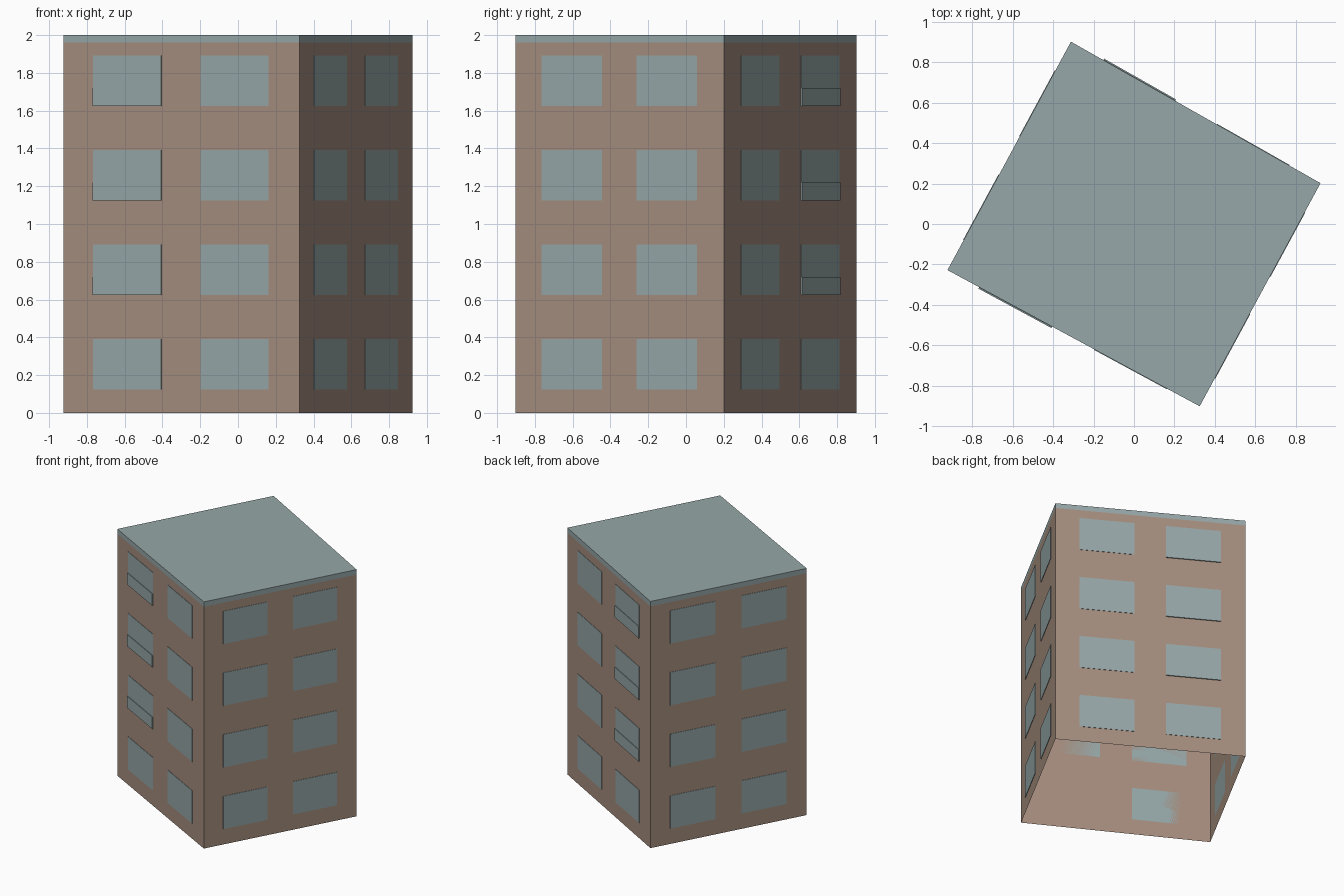
import bpy, bmesh
from mathutils import Vector

if "Cube" in bpy.data.objects:
    bpy.data.objects.remove(bpy.data.objects["Cube"], do_unlink=True)


def make_material(name, rgb):
    mat = bpy.data.materials.new(name)
    mat.use_nodes = True
    colour = (*rgb, 1.0)
    mat.diffuse_color = colour
    mat.node_tree.nodes["Principled BSDF"].inputs["Base Color"].default_value = colour
    return mat


TAN = make_material("tan wall", (0.38, 0.27, 0.21))
TEAL = make_material("grey teal", (0.305, 0.386, 0.392))

# Building footprint, counter-clockwise from the front-left corner
CORNERS = [Vector(c) for c in ((-0.923, -0.228, 0), (0.325, -0.902, 0),
                               (0.923, 0.202, 0), (-0.312, 0.902, 0))]
ROOF_Z = 1.96
FLOOR_HEIGHT = 0.5
COLUMNS = ((0.126, 0.415), (0.582, 0.87))
UP = Vector((0, 0, 1))


def add_prism(bm, ring, z0, z1, bottom=True, top=True):
    low = [bm.verts.new(p + UP * z0) for p in ring]
    high = [bm.verts.new(p + UP * z1) for p in ring]
    n = len(ring)
    for i in range(n):
        j = (i + 1) % n
        bm.faces.new((low[i], low[j], high[j], high[i]))
    if bottom:
        bm.faces.new(low[::-1])
    if top:
        bm.faces.new(high)


def add_plate(bm, wall, column, z0, z1, depth):
    """Thin plate on one wall, spanning a column of windows."""
    a, b = CORNERS[wall], CORNERS[(wall + 1) % 4]
    out = (b - a).cross(UP).normalized() * depth
    start, end = (a.lerp(b, t) for t in COLUMNS[column])
    add_prism(bm, [start + out, end + out, end, start], z0, z1)


def finish(name, bm, mat):
    bmesh.ops.recalc_face_normals(bm, faces=bm.faces)
    mesh = bpy.data.meshes.new(name)
    bm.to_mesh(mesh)
    bm.free()
    mesh.materials.append(mat)
    obj = bpy.data.objects.new(name, mesh)
    bpy.context.collection.objects.link(obj)
    return obj


# Wall shell, open underneath
bm = bmesh.new()
add_prism(bm, CORNERS, 0, ROOF_Z, bottom=False, top=False)
finish("walls", bm, TAN)

# Flat roof slab
bm = bmesh.new()
add_prism(bm, CORNERS, ROOF_Z, 2.0)
finish("roof", bm, TEAL)

# Two windows per wall on every floor
bm = bmesh.new()
for wall in range(4):
    for column in range(2):
        for floor in range(4):
            z = floor * FLOOR_HEIGHT
            add_plate(bm, wall, column, z + 0.125, z + 0.392, 0.003)
finish("windows", bm, TEAL)

# Shallow balcony panels on the upper floors, front and back
bm = bmesh.new()
for wall, column in ((0, 0), (2, 1)):
    for floor in range(1, 4):
        z = floor * FLOOR_HEIGHT
        add_plate(bm, wall, column, z + 0.125, z + 0.22, 0.008)
finish("balcony_panels", bm, TEAL)
